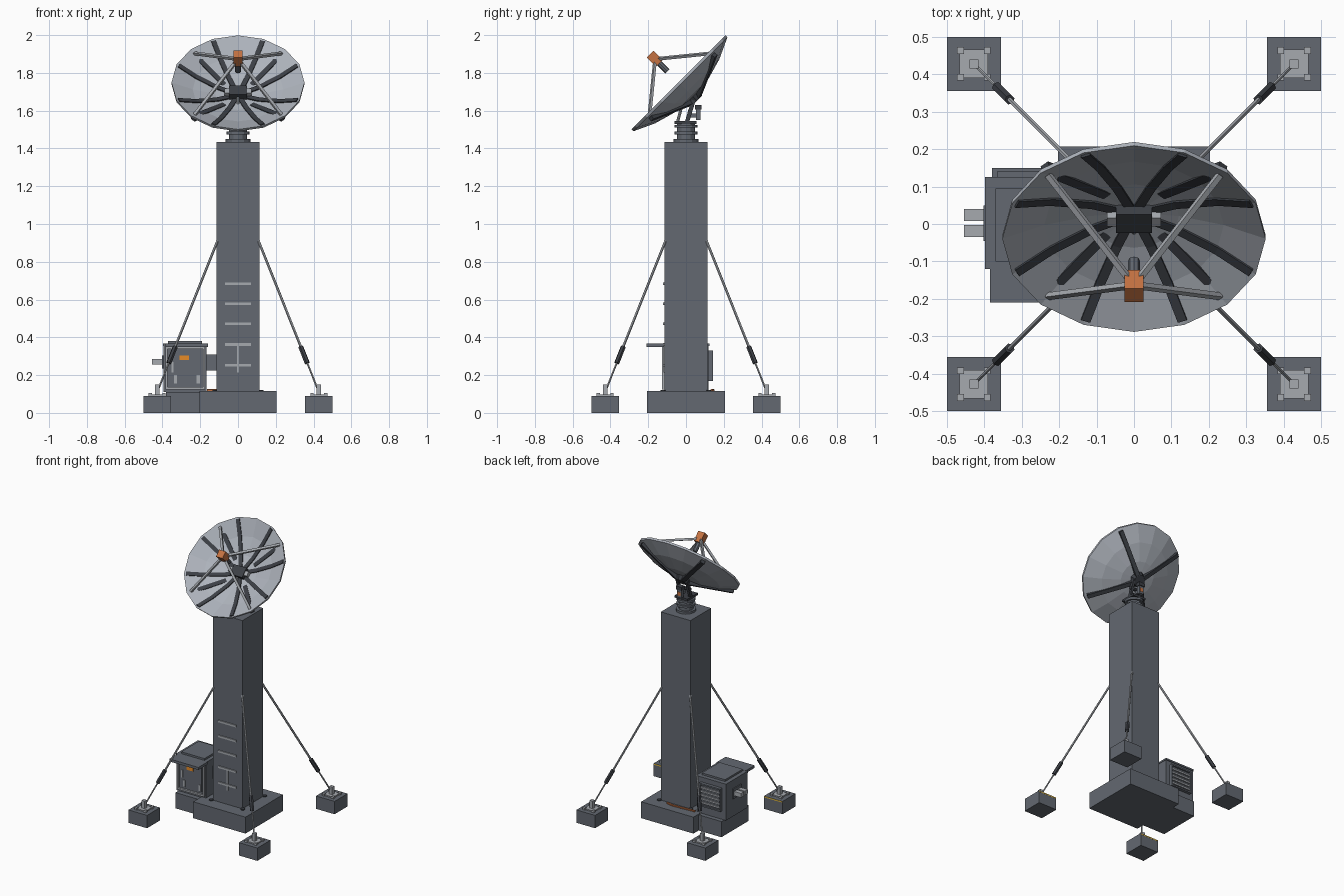
import bpy, bmesh, math
from mathutils import Matrix, Vector

if "Cube" in bpy.data.objects:
    bpy.data.objects.remove(bpy.data.objects["Cube"])

def material(name, *col):
    m = bpy.data.materials.new(name)
    m.diffuse_color = (*col, 1)
    m.use_nodes = True
    m.node_tree.nodes["Principled BSDF"].inputs["Base Color"].default_value = m.diffuse_color
    return m

BODY = material("slate_paint", .125, .14, .165)
DARK = material("dark_metal", .045, .05, .06)
LIGHT = material("light_metal", .38, .40, .43)
DISH = material("dish_paint", .42, .45, .50)
ORANGE = material("orange_paint", .56, .17, .055)
LABEL = material("label_orange", .8, .26, .02)
YELLOW = material("yellow_paint", .8, .5, .05)
I4 = Matrix.Identity(4)

class Part:
    """Collects primitives into one named mesh object."""
    def __init__(self, name, mat=BODY, frame=I4):
        self.name, self.mat, self.frame, self.bm = name, mat, frame, bmesh.new()

    def box(self, x0, x1, y0, y1, z0, z1):
        m = Matrix.Translation(((x0+x1)/2, (y0+y1)/2, (z0+z1)/2)) @ \
            Matrix.Diagonal((x1-x0, y1-y0, z1-z0, 1))
        bmesh.ops.create_cube(self.bm, size=1, matrix=m)
        return self

    def rod(self, p, q, r, n=8, r2=None):
        p, q = Vector(p), Vector(q)
        rot = (q-p).to_track_quat('Z', 'Y').to_matrix().to_4x4()
        m = Matrix.Translation((p+q)/2) @ rot
        bmesh.ops.create_cone(self.bm, cap_ends=True, segments=n, radius1=r,
                              radius2=r if r2 is None else r2, depth=(q-p).length, matrix=m)
        return self

    def bar(self, p, q, w, h):
        p, q = Vector(p), Vector(q)
        rot = (q-p).to_track_quat('Z', 'Y').to_matrix().to_4x4()
        m = Matrix.Translation((p+q)/2) @ rot @ Matrix.Diagonal((w, h, (q-p).length, 1))
        bmesh.ops.create_cube(self.bm, size=1, matrix=m)
        return self

    def lathe(self, prof, n):
        vs = [self.bm.verts.new((r, 0, z)) for r, z in prof]
        es = [self.bm.edges.new(e) for e in zip(vs, vs[1:])]
        bmesh.ops.spin(self.bm, geom=vs+es, cent=(0, 0, 0), axis=(0, 0, 1),
                       angle=2*math.pi, steps=n, use_duplicate=False)
        bmesh.ops.remove_doubles(self.bm, verts=self.bm.verts, dist=1e-5)
        bmesh.ops.recalc_face_normals(self.bm, faces=self.bm.faces)
        return self

    def done(self):
        self.bm.transform(self.frame)
        me = bpy.data.meshes.new(self.name)
        self.bm.to_mesh(me)
        self.bm.free()
        ob = bpy.data.objects.new(self.name, me)
        bpy.context.collection.objects.link(ob)
        me.materials.append(self.mat)
        return ob

# Foundation and tower
Part("base_slab").box(-.203, .203, -.207, .207, 0, .115).done()
Part("cabinet_slab").box(-.38, -.2, -.15, .15, 0, .11).done()
Part("tower").box(-.115, .115, -.115, .115, .115, 1.435).done()
bolts = Part("anchor_bolts", DARK)
for sx in (-1, 1):
    for sy in (-1, 1):
        bolts.rod((sx*.122, sy*.122, .11), (sx*.122, sy*.122, .122), .014, 6)
bolts.done()
Part("ground_cable", ORANGE).rod((.05, .135, .12), (0, .145, .12), .007, 6) \
    .rod((0, .145, .12), (-.165, .135, .12), .007, 6).done()

# Ladder rungs on the tower front
rungs = Part("ladder_rungs", LIGHT)
for z in (.252, .362, .472, .578, .683):
    rungs.box(-.07, .068, -.122, -.11, z-.007, z+.007)
rungs.box(-.005, .005, -.12, -.11, .215, .36).done()

# Guy anchors and wires
for sx in (-1, 1):
    for sy in (-1, 1):
        tag = ("back" if sy > 0 else "front") + ("_right" if sx > 0 else "_left")
        c = Vector((sx*.428, sy*.428, 0))
        Part(tag+"_footing").box(c.x-.072, c.x+.072, c.y-.072, c.y+.072, 0, .09).done()
        a = Part(tag+"_anchor", LIGHT)
        a.box(c.x-.038, c.x+.038, c.y-.038, c.y+.038, .088, .098)
        for i in (-1, 1):
            for j in (-1, 1):
                x, y = c.x+i*.036, c.y+j*.036
                a.box(x-.009, x+.009, y-.009, y+.009, .088, .104)
        a.box(c.x-.012, c.x+.012, c.y-.012, c.y+.012, .09, .15).done()
        lo, hi = Vector((sx*.42, sy*.42, .13)), Vector((sx*.107, sy*.107, .915))
        t0, t1 = lo.lerp(hi, .17), lo.lerp(hi, .28)
        Part(tag+"_guy_wire", LIGHT).rod(lo, t0, .005, 6).rod(t1, hi, .007, 6).done()
        Part(tag+"_turnbuckle", DARK).rod(t0, t1, .014, 6).done()
        if sy < 0:
            Part(tag+"_warning_strip", YELLOW).box(
                c.x-.07, c.x+.07, c.y+.071, c.y+.0728, .081, .089).done()

# Equipment cabinet
Part("cabinet").box(-.395, -.168, -.115, .12, .11, .36).done()
Part("cabinet_roof").box(-.398, -.165, -.12, .125, .355, .367) \
    .box(-.37, -.19, -.1, .095, .36, .38).done()
Part("cabinet_hood").box(-.385, -.16, -.21, -.11, .35, .368).done()
Part("cabinet_door").box(-.36, -.198, -.121, -.11, .15, .325).done()
door = Part("door_trim", LIGHT)
for x in (-.385, -.186):
    door.box(x, x+.012, -.128, -.11, .125, .35)
for z in (.125, .338):
    door.box(-.385, -.174, -.128, -.11, z, z+.012)
for x in (-.34, -.22):
    door.box(x, x+.018, -.126, -.11, .155, .2)
door.box(-.352, -.342, -.128, -.11, .215, .27).done()
Part("cabinet_label", LABEL).box(-.31, -.26, -.126, -.115, .28, .305).done()
vent = Part("cabinet_vent").box(-.365, -.2, .115, .13, .17, .33)
for x in (-.365, -.21):
    vent.box(x, x+.01, .12, .142, .17, .33)
for z in (.17, .32):
    vent.box(-.365, -.2, .12, .142, z, z+.01)
vent.done()
slats = Part("vent_slats", LIGHT)
for i in range(5):
    z = .195 + i*.026
    slats.bar((-.36, .133, z), (-.205, .133, z), .012, .012)
slats.done()
Part("port_plate").box(-.402, -.39, -.045, .05, .235, .305).done()
Part("cabinet_ports", LIGHT).box(-.455, -.39, .008, .04, .255, .285) \
    .box(-.455, -.39, -.035, -.003, .255, .285).done()
Part("tower_conduit").box(-.17, -.11, -.04, .04, .225, .31).done()

# Rotating mount
Part("pedestal").lathe([(0, 1.43), (.065, 1.43), (.065, 1.45), (.048, 1.45), (.048, 1.475),
    (.062, 1.475), (.062, 1.49), (.048, 1.49), (.048, 1.51), (.062, 1.51), (.062, 1.525),
    (.048, 1.525), (.048, 1.535), (0, 1.535)], 12).done()
yoke = Part("yoke", DARK).box(-.05, .05, -.06, .055, 1.53, 1.545)
for s in (-1, 1):
    yoke.bar((s*.038, .005, 1.54), (s*.038, .04, 1.655), .016, .022)
yoke.rod((-.05, .022, 1.6), (.05, .022, 1.6), .012, 8).done()
Part("tilt_motor").box(-.018, .018, .054, .076, 1.55, 1.61) \
    .bar((0, .02, 1.575), (0, .06, 1.575), .02, .02).done()
Part("motor_cap", DARK).box(-.022, .022, .048, .082, 1.605, 1.63).done()
Part("motor_tag", ORANGE).box(-.012, .012, .075, .078, 1.565, 1.59).done()
Part("tilt_actuator", LIGHT).rod((0, -.045, 1.54), (0, -.01, 1.67), .008, 8).done()

# Dish, in its own frame tilted 45 degrees towards the front
D = Matrix.Translation((0, .029, 1.681)) @ Matrix.Rotation(math.radians(45), 4, 'X')
PROF = [(0, 0), (.12, .011), (.24, .045), (.352, .097)]
back = [(r, z-.014) for r, z in reversed(PROF)]
Part("dish", DISH, D).lathe(PROF+back, 16).done()

def on_dish(r, a, lift=0):
    for (r0, z0), (r1, z1) in zip(PROF, PROF[1:]):
        if r <= r1:
            z = z0 + (z1-z0)*(r-r0)/(r1-r0)
            break
    return Vector((r*math.cos(a), r*math.sin(a), z+lift))

ribs = Part("dish_ribs", DARK, D)
for k in range(8):
    a = math.radians(22.5 + 45*k)
    for r0, r1 in ((.03, .12), (.12, .24), (.24, .34)):
        ribs.bar(on_dish(r0, a, .001), on_dish(r1, a, .001), .026, .012)
ribs.done()
fins, spars, struts = (Part(n, m, D) for n, m in (
    ("dish_fins", DARK), ("back_spars", DARK), ("feed_struts", LIGHT)))
for k in range(4):
    a = math.radians(45 + 90*k)
    fins.rod(on_dish(.14, a), on_dish(.235, a), .004, 4)
    spars.bar(on_dish(.03, a, -.03), on_dish(.335, a, -.022), .028, .028)
    struts.bar(on_dish(.325, a), (.012*math.cos(a), .012*math.sin(a), .265), .016, .014)
for p in (fins, spars, struts):
    p.done()
Part("hub", DARK, D).box(-.048, .048, -.035, .035, -.005, .04).done()
Part("hub_clamps", LIGHT, D).box(-.072, -.045, -.016, .016, .0, .035) \
    .box(.045, .072, -.016, .016, .0, .035).done()
Part("back_hub", DARK, D).rod((0, 0, -.04), (0, 0, -.005), .04, 8, .055).done()

# Feed at the focus
Part("feed_box", ORANGE, D).box(-.025, .025, -.025, .025, .24, .31).done()
Part("feed_horn", BODY, D).rod((0, 0, .18), (0, 0, .245), .016, 8).done()
